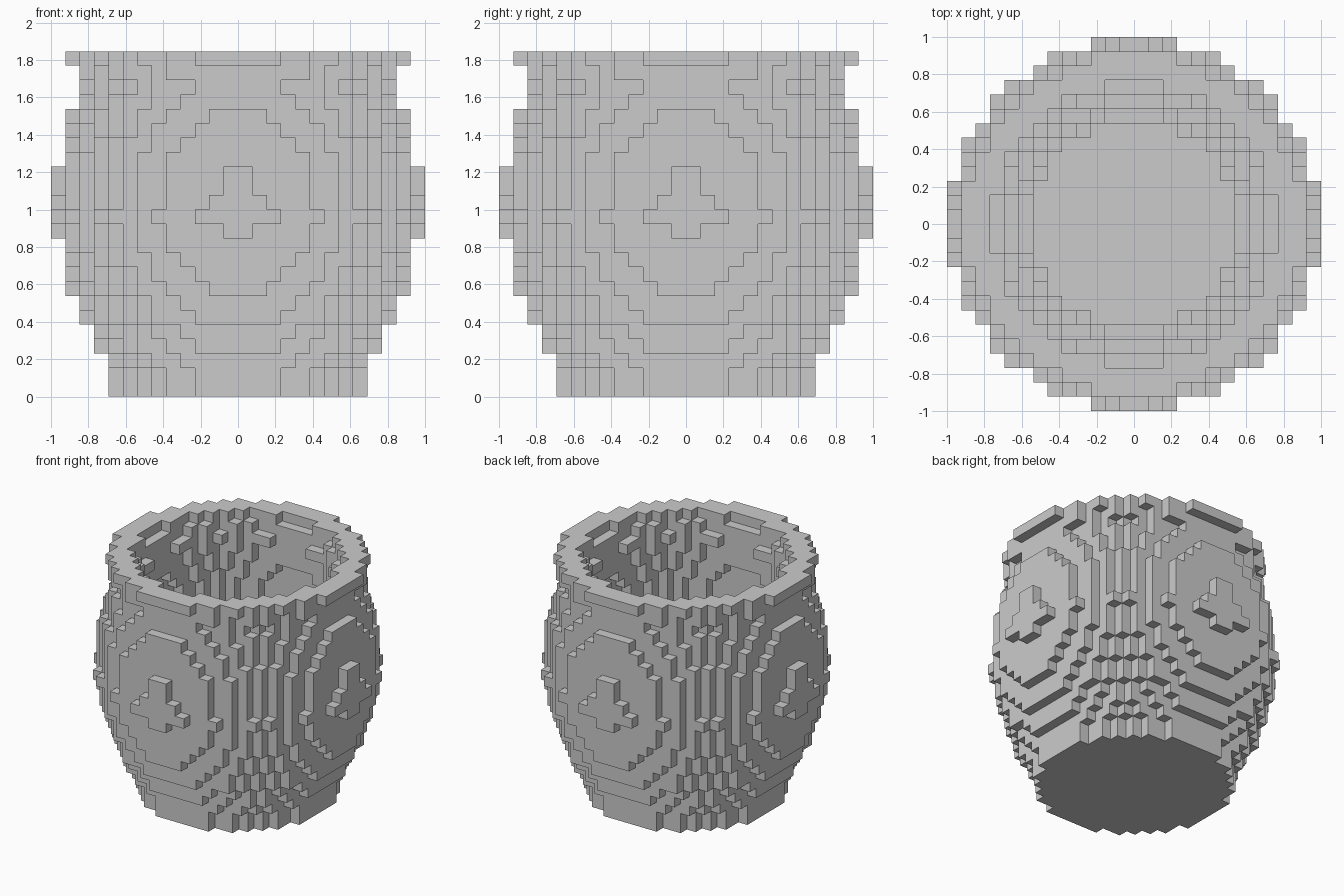
import bpy, bmesh

if "Cube" in bpy.data.objects:
    bpy.data.objects.remove(bpy.data.objects["Cube"])

V = 1 / 13          # block size: 26 blocks across, 24 high
WALL = 2.17         # wall thickness in blocks
FLOOR = 2           # solid layers at the bottom

# Squared outer radius (in blocks) of each layer, bottom to top
OUTER = [82, 82, 88, 100, 106, 121, 127, 136, 141.5, 148, 154, 157, 163,
         160, 157, 157, 154, 148, 141.5, 136, 129.5, 121.5, 131, 139.5]


def filled(i, j, k):
    """Is the block at column i, row j, layer k part of the pot?"""
    if not 0 <= k < len(OUTER):
        return False
    d = (i + 0.5) ** 2 + (j + 0.5) ** 2
    inner = (OUTER[k] ** 0.5 - WALL) ** 2 if k >= FLOOR else -1
    return inner < d <= OUTER[k]


# Six block sides: outward direction and corners in outward order
SIDES = []
for axis in range(3):
    a, b = (axis + 1) % 3, (axis + 2) % 3
    for s in (0, 1):
        ring = [(0, 0), (1, 0), (1, 1), (0, 1)]
        if s == 0:
            ring.reverse()
        corners = []
        for u, w in ring:
            c = [0, 0, 0]
            c[axis], c[a], c[b] = s, u, w
            corners.append(c)
        step = [0, 0, 0]
        step[axis] = 2 * s - 1
        SIDES.append((step, corners))

# Stepped pot: only the exposed block sides become faces
bm = bmesh.new()
verts = {}


def vert(p):
    if p not in verts:
        verts[p] = bm.verts.new([n * V for n in p])
    return verts[p]


for k in range(len(OUTER)):
    for i in range(-13, 13):
        for j in range(-13, 13):
            if not filled(i, j, k):
                continue
            for (dx, dy, dz), corners in SIDES:
                if not filled(i + dx, j + dy, k + dz):
                    bm.faces.new([vert((i + x, j + y, k + z)) for x, y, z in corners])

mesh = bpy.data.meshes.new("block_pot")
bm.to_mesh(mesh)
bm.free()
pot = bpy.data.objects.new("block_pot", mesh)
bpy.context.collection.objects.link(pot)
